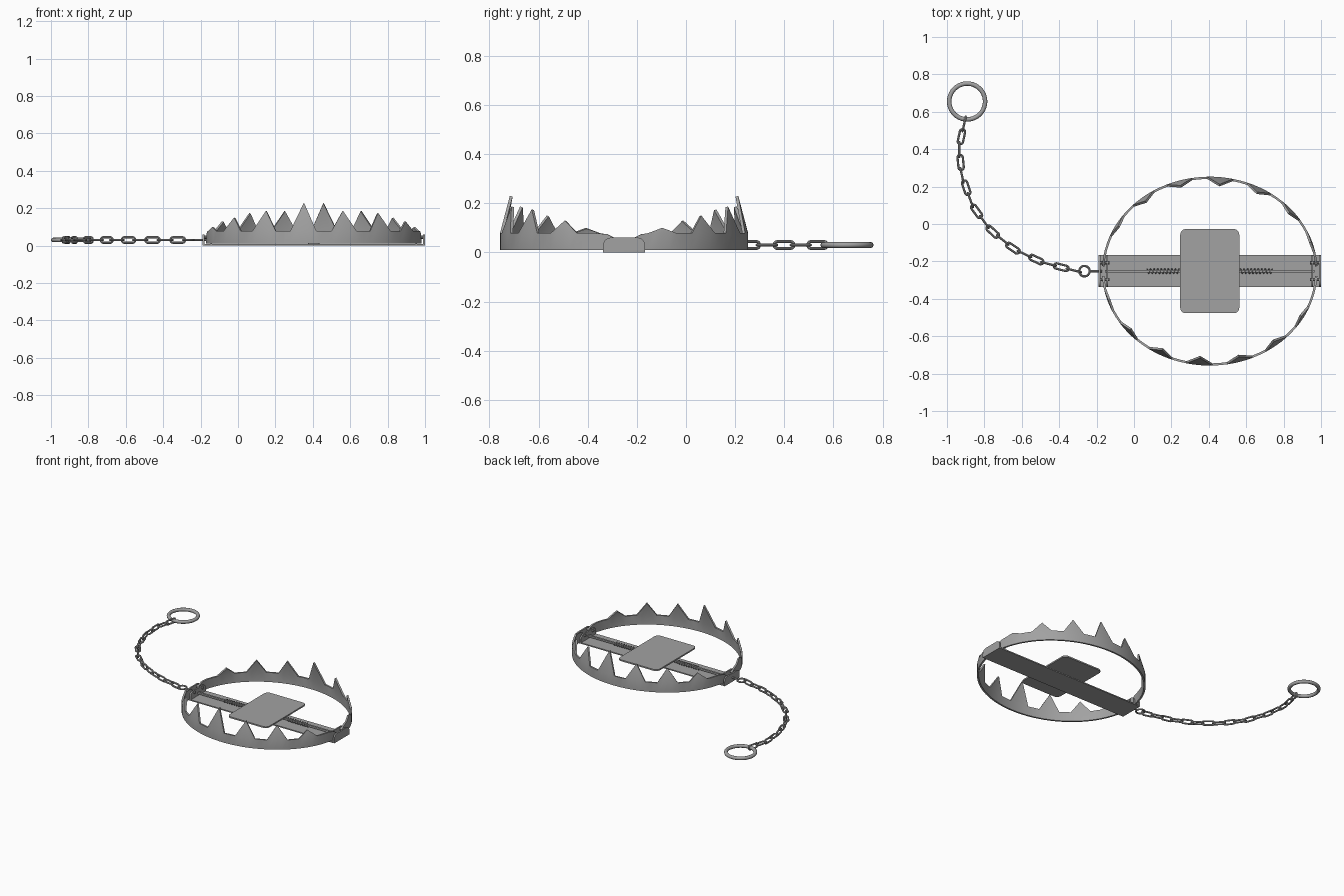
import bpy, bmesh, math
from mathutils import Vector, Matrix

if "Cube" in bpy.data.objects:
    bpy.data.objects.remove(bpy.data.objects["Cube"], do_unlink=True)

CX, CY = 0.405, -0.252          # centre of the trap body
HALF = 0.595                    # half length of the base plate
CENTRE = Matrix.Translation((CX, CY, 0))

steel = bpy.data.materials.new("grey steel")
steel.use_nodes = True
GREY = (0.36, 0.36, 0.36, 1)
steel.diffuse_color = GREY
steel.node_tree.nodes["Principled BSDF"].inputs["Base Color"].default_value = GREY


def add_object(name, mesh, matrix):
    obj = bpy.data.objects.new(name, mesh)
    bpy.context.collection.objects.link(obj)
    obj.matrix_world = matrix
    return obj


def finish(name, bm, matrix=CENTRE):
    bmesh.ops.recalc_face_normals(bm, faces=bm.faces)
    mesh = bpy.data.meshes.new(name)
    bm.to_mesh(mesh)
    bm.free()
    mesh.materials.append(steel)
    obj = add_object(name, mesh, matrix)
    bpy.ops.object.select_all(action='DESELECT')
    obj.select_set(True)
    bpy.context.view_layer.objects.active = obj
    bpy.ops.object.shade_smooth_by_angle(angle=math.radians(35))
    return obj


def rounded_rect(w, h, radius, steps=5):
    pts = []
    for k, (sx, sy) in enumerate(((1, 1), (-1, 1), (-1, -1), (1, -1))):
        for i in range(steps + 1):
            a = math.pi / 2 * (k + i / steps)
            pts.append((sx * (w - radius) + radius * math.cos(a),
                        sy * (h - radius) + radius * math.sin(a)))
    return pts


def slab(name, pts, low, high, matrix=CENTRE):
    """Extrude a flat outline from low to high along z."""
    bm = bmesh.new()
    face = bm.faces.new([bm.verts.new((x, y, low)) for x, y in pts])
    top = bmesh.ops.extrude_face_region(bm, geom=[face])["geom"]
    bmesh.ops.translate(bm, vec=(0, 0, high - low),
                        verts=[g for g in top if isinstance(g, bmesh.types.BMVert)])
    return finish(name, bm, matrix)


def tube(name, path, radius, closed=True, sides=10, matrix=CENTRE, up=(0, 0, 1)):
    """Sweep a circle along a path."""
    bm = bmesh.new()
    path = [Vector(p) for p in path]
    n = len(path)
    rings = []
    for i, p in enumerate(path):
        a = path[(i - 1) % n] if closed or i else p
        b = path[(i + 1) % n] if closed or i < n - 1 else p
        side = (b - a).normalized().cross(Vector(up)).normalized()
        other = side.cross((b - a).normalized())
        rings.append([bm.verts.new(p + radius * (side * math.cos(t) + other * math.sin(t)))
                      for t in (math.tau * k / sides for k in range(sides))])
    for i in range(n if closed else n - 1):
        r, s = rings[i], rings[(i + 1) % n]
        for k in range(sides):
            bm.faces.new((r[k], r[(k + 1) % sides], s[(k + 1) % sides], s[k]))
    if not closed:
        bm.faces.new(rings[0])
        bm.faces.new(rings[-1])
    return finish(name, bm, matrix)


def circle(radius, count):
    return [(radius * math.cos(math.tau * i / count), radius * math.sin(math.tau * i / count), 0)
            for i in range(count)]


# Toothed jaw: a half-oval band with inward leaning teeth
RX, RY, LOW, RIM = 0.576, 0.505, 0.01, 0.078
SPACING, HALF_TOOTH = 22.1, 7.0
tip_heights = [0.10, 0.15, 0.187, 0.23, 0.187, 0.175, 0.13]
tooth_angles = [-5.6 + SPACING * (i - 3) for i in range(len(tip_heights))]
angles = [-87, -85, -82]
for t in tooth_angles:
    angles += [t - HALF_TOOTH, t - HALF_TOOTH / 2, t, t + HALF_TOOTH / 2, t + HALF_TOOTH, t + SPACING / 2]
angles += [77, 82, 85, 87]


def on_oval(deg, z, inset=0.0):
    t = math.radians(deg)
    return ((RX - inset) * math.sin(t), -(RY - inset) * math.cos(t), z)


def rim_height(deg):
    return RIM - 0.03 * max(0, (abs(deg) - 79) / 8) ** 2


bm = bmesh.new()
bottom = [bm.verts.new(on_oval(a, LOW)) for a in angles]
rim = [bm.verts.new(on_oval(a, rim_height(a))) for a in angles]
for i in range(len(angles) - 1):
    bm.faces.new((bottom[i], bottom[i + 1], rim[i + 1], rim[i]))
for t, height in zip(tooth_angles, tip_heights):
    tip = bm.verts.new(on_oval(t, height, 0.25 * (height - RIM)))
    first = angles.index(t - HALF_TOOTH)
    for i in range(first, first + 4):
        bm.faces.new((rim[i], rim[i + 1], tip))
bmesh.ops.recalc_face_normals(bm, faces=bm.faces)
front_face = min(bm.faces, key=lambda f: f.calc_center_median().y)
if front_face.normal.y > 0:
    bmesh.ops.reverse_faces(bm, faces=bm.faces)
bmesh.ops.solidify(bm, geom=bm.faces[:], thickness=0.012)
front_jaw = finish("front_jaw", bm)
add_object("back_jaw", front_jaw.data, CENTRE @ Matrix.Rotation(math.pi, 4, 'Z'))

# Base strip and trigger pan
slab("base_strip", rounded_rect(HALF, 0.085, 0.004, 2), 0, 0.008)
slab("trigger_pan", rounded_rect(0.158, 0.225, 0.03), 0.04, 0.05)
slab("pan_post", rounded_rect(0.03, 0.03, 0.005, 2), 0.008, 0.04)
slab("trigger_bar", rounded_rect(0.56, 0.007, 0.002, 2), 0.02, 0.032)

# Hinge brackets, pins and coil springs at both ends
upright = Matrix(((0, 0, 1, 0), (1, 0, 0, 0), (0, 1, 0, 0), (0, 0, 0, 1)))
arch = [(0.085, 0.0)] + [(x, y + 0.03) for x, y in rounded_rect(0.085, 0.03, 0.03)[:12]] + [(-0.085, 0.0)]
for side, label in ((-1, "right"), (1, "left")):
    for part, outer in (("outer", HALF), ("inner", 0.553)):
        ends = sorted((side * outer, side * (outer - 0.01)))
        slab(f"{label}_{part}_bracket", arch, ends[0], ends[1], CENTRE @ upright)
    for y, end in ((-0.045, "front"), (0.045, "back")):
        tube(f"{label}_{end}_pin", [(side * 0.535, y, 0.045), (side * 0.595, y, 0.045)],
             0.009, closed=False)
    turns = 9
    coil = [(side * (0.165 + 0.17 * i / (turns * 10)),
             0.012 * math.cos(math.tau * i / 10), 0.027 + 0.012 * math.sin(math.tau * i / 10))
            for i in range(turns * 10 + 1)]
    tube(f"{label}_spring", coil, 0.003, closed=False, sides=6, up=(1, 0, 0))

# Anchor eye on the right end
tube("anchor_eye", circle(0.028, 24), 0.006, matrix=Matrix.Translation((-0.265, CY, 0.03)))
tube("anchor_shank", [(-0.238, CY, 0.03), (-0.17, CY, 0.03)], 0.006, closed=False,
     matrix=Matrix.Identity(4))

# End ring
tube("end_ring", circle(0.096, 40), 0.012, sides=12, matrix=Matrix.Translation((-0.892, 0.655, 0.03)))

# Chain: links spaced evenly on a curved path, every other one turned on edge
route = [Vector(p) for p in ((-0.908, 0.535), (-0.935, 0.41), (-0.92, 0.26), (-0.865, 0.1),
                             (-0.77, -0.03), (-0.64, -0.135), (-0.49, -0.205), (-0.322, -0.248))]
lengths = [(b - a).length for a, b in zip(route, route[1:])]
LINKS = 17


def along(distance):
    for a, b, size in zip(route, route[1:], lengths):
        if distance <= size:
            return a.lerp(b, distance / size)
        distance -= size
    return route[-1]


link_path = [(x + math.copysign(0.026, x), y, 0) for x, y, z in
             [(0.0145 * math.cos(a), 0.0145 * math.sin(a), 0)
              for a in (math.tau * (i + 0.5) / 16 for i in range(16))]]
step = sum(lengths) / (LINKS - 1)
link_mesh = None
for i in range(LINKS):
    here = along(i * step)
    heading = along(min((i + 0.5) * step, sum(lengths))) - along(max((i - 0.5) * step, 0))
    turn = Matrix.Rotation(math.atan2(heading.y, heading.x), 4, 'Z')
    roll = Matrix.Rotation(math.pi / 2 if i % 2 == 0 else 0, 4, 'X')
    place = Matrix.Translation((here.x, here.y, 0.03)) @ turn @ roll
    if link_mesh is None:
        link_mesh = tube("chain_link_1", link_path, 0.006, sides=8, matrix=place).data
    else:
        add_object(f"chain_link_{i + 1}", link_mesh, place)
